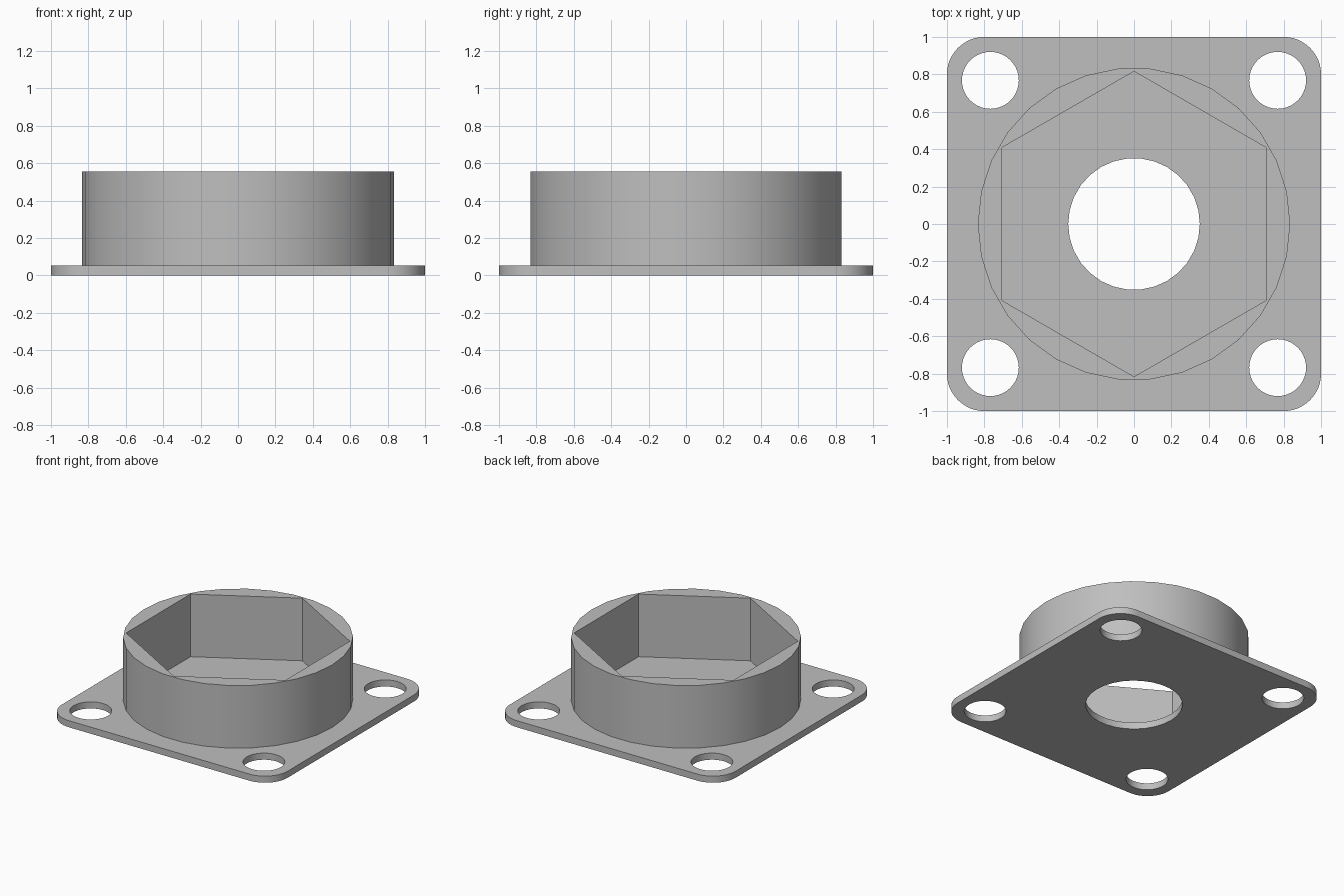
import bpy
import bmesh
from math import cos, sin, pi, radians

cube = bpy.data.objects.get("Cube")
if cube:
    bpy.data.objects.remove(cube, do_unlink=True)

PLATE_TOP = 0.053
COLLAR_TOP = 0.555
HOLE_POS = 0.768

grey = bpy.data.materials.new("plain grey")
grey.use_nodes = True
colour = (0.52, 0.52, 0.52, 1)
grey.diffuse_color = colour
grey.node_tree.nodes["Principled BSDF"].inputs["Base Color"].default_value = colour


def ring(radius, sides, x=0, y=0, start=0):
    """Points of a regular polygon."""
    angles = [start + 2 * pi * i / sides for i in range(sides)]
    return [(x + radius * cos(a), y + radius * sin(a)) for a in angles]


def rounded_square(half, radius, steps):
    """Points of a square with rounded corners."""
    points = []
    inner = half - radius
    for corner, (sx, sy) in enumerate([(1, 1), (-1, 1), (-1, -1), (1, -1)]):
        for i in range(steps + 1):
            a = (corner + i / steps) * pi / 2
            points.append((sx * inner + radius * cos(a), sy * inner + radius * sin(a)))
    return points


def extruded_part(name, loops, bottom, top):
    """Fill an outline with holes, then extrude it into a solid."""
    bm = bmesh.new()
    for loop in loops:
        verts = [bm.verts.new((x, y, bottom)) for x, y in loop]
        for a, b in zip(verts, verts[1:] + verts[:1]):
            bm.edges.new((a, b))
    bmesh.ops.triangle_fill(bm, edges=bm.edges[:], use_beauty=True, normal=(0, 0, 1))
    result = bmesh.ops.extrude_face_region(bm, geom=bm.faces[:])
    raised = [g for g in result["geom"] if isinstance(g, bmesh.types.BMVert)]
    bmesh.ops.translate(bm, verts=raised, vec=(0, 0, top - bottom))
    bmesh.ops.recalc_face_normals(bm, faces=bm.faces[:])
    mesh = bpy.data.meshes.new(name)
    bm.to_mesh(mesh)
    bm.free()
    mesh.materials.append(grey)
    obj = bpy.data.objects.new(name, mesh)
    bpy.context.collection.objects.link(obj)
    bpy.ops.object.select_all(action="DESELECT")
    obj.select_set(True)
    bpy.context.view_layer.objects.active = obj
    bpy.ops.object.shade_smooth_by_angle(angle=radians(30))


# Flange with a bolt hole in each corner and a central bore
bolt_holes = [ring(0.152, 40, sx * HOLE_POS, sy * HOLE_POS)
              for sx in (-1, 1) for sy in (-1, 1)]
bore = ring(0.352, 30)
extruded_part("base_plate", [rounded_square(1, 0.2, 12), bore] + bolt_holes, 0, PLATE_TOP)

# Round collar with a hexagonal socket
socket = ring(0.816, 6, start=pi / 2)
extruded_part("hex_socket_collar", [ring(0.835, 30), socket], PLATE_TOP, COLLAR_TOP)
